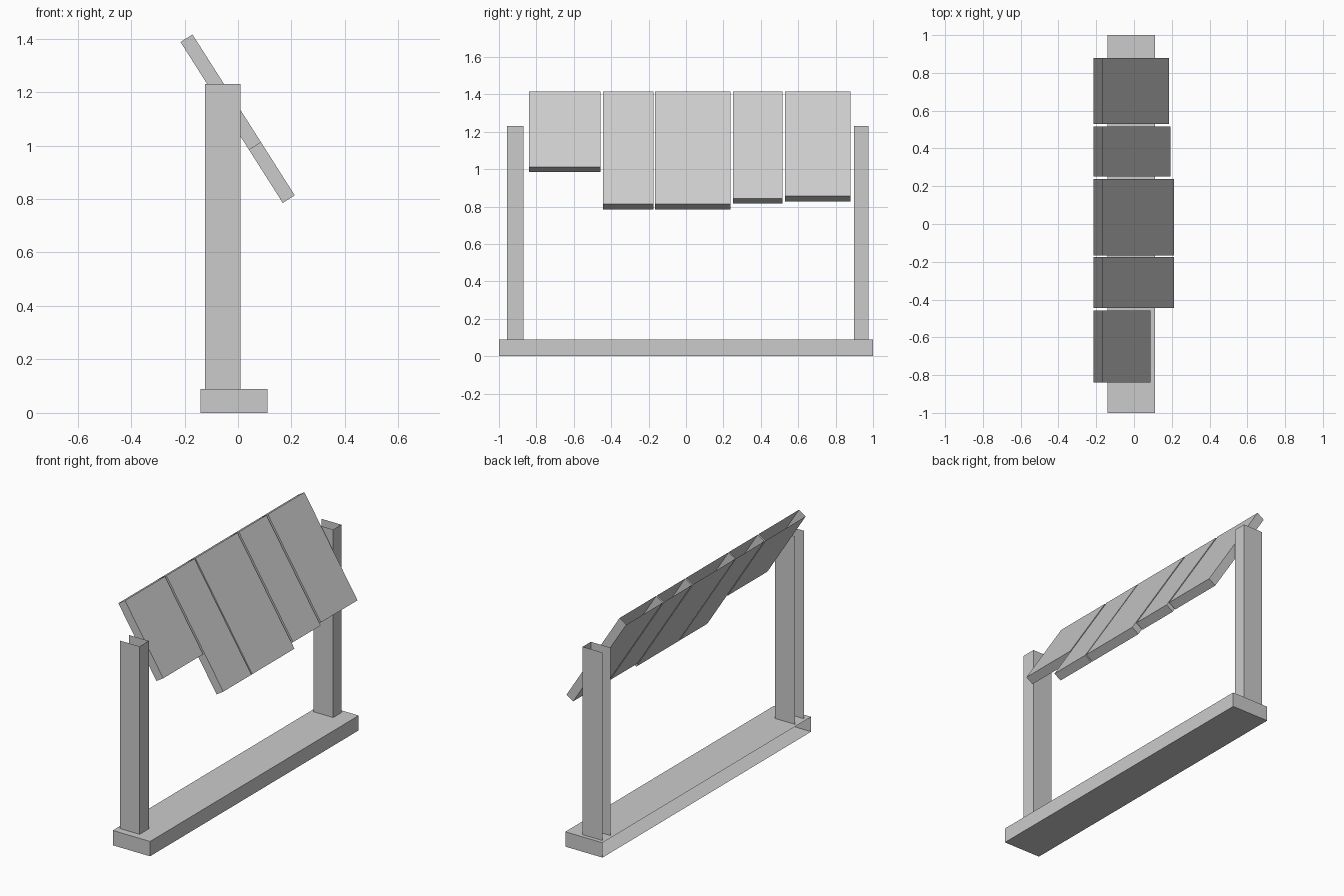
import bpy, bmesh, math
from mathutils import Matrix, Vector

cube = bpy.data.objects.get("Cube")
if cube:
    bpy.data.objects.remove(cube, do_unlink=True)

grey = bpy.data.materials.new("plain_grey")
grey.use_nodes = True
grey.diffuse_color = (0.6, 0.6, 0.6, 1)
grey.node_tree.nodes["Principled BSDF"].inputs["Base Color"].default_value = (0.6, 0.6, 0.6, 1)


def open_box(name, low, high, open_sides, frame=Matrix()):
    """Box between two corners, without the faces that point to open_sides."""
    low, high = Vector(low), Vector(high)
    bm = bmesh.new()
    bmesh.ops.create_cube(bm, size=1)
    bm.normal_update()
    gone = [f for f in bm.faces
            if any(f.normal.dot(Vector(s)) > 0.9 for s in open_sides)]
    bmesh.ops.delete(bm, geom=gone, context='FACES')
    place = Matrix.Translation((low + high) / 2) @ Matrix.Diagonal((*(high - low), 1))
    bm.transform(frame @ place)
    mesh = bpy.data.meshes.new(name)
    bm.to_mesh(mesh)
    bm.free()
    mesh.materials.append(grey)
    obj = bpy.data.objects.new(name, mesh)
    bpy.context.collection.objects.link(obj)


BACK, UP, DOWN = (-1, 0, 0), (0, 0, 1), (0, 0, -1)

# Base beam, open along its back
open_box("base_beam", (-0.14, -1, 0), (0.11, 1, 0.09), [BACK])

# Upright posts: channels open at the back, top and bottom
for name, y0, y1 in (("front_post", -0.957, -0.869), ("rear_post", 0.898, 0.976)):
    open_box(name, (-0.123, y0, 0.09), (0.01, y1, 1.23), [BACK, UP, DOWN])

# Sloping planks, hung from a common upper line and open at the upper end
slope = Matrix.Translation((-0.215, 0, 1.387)) @ Matrix.Rotation(math.atan2(0.601, 0.382), 4, 'Y')
planks = ((-0.84, -0.457, 0.478), (-0.444, -0.174, 0.713), (-0.166, 0.238, 0.713),
          (0.251, 0.516, 0.678), (0.529, 0.88, 0.664))
for i, (y0, y1, length) in enumerate(planks, 1):
    open_box(f"plank_{i}", (0, y0, 0), (length, y1, 0.053), [BACK], slope)
